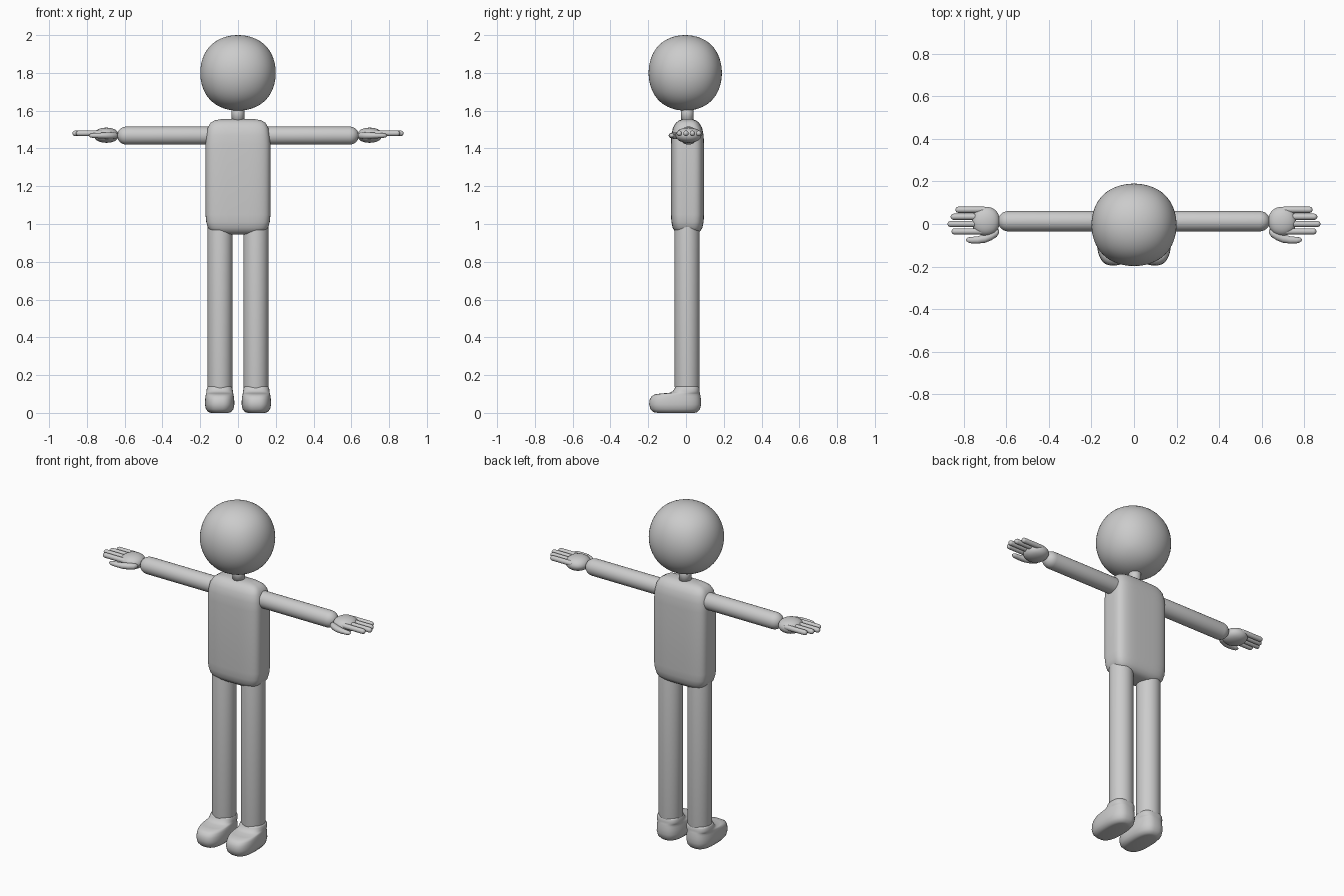
import bpy, bmesh
from math import cos, sin, pi, copysign

cube = bpy.data.objects.get("Cube")
if cube:
    bpy.data.objects.remove(cube, do_unlink=True)

grey = bpy.data.materials.new("plain grey")
grey.use_nodes = True
GREY = (0.6, 0.6, 0.6, 1)
grey.diffuse_color = GREY
grey.node_tree.nodes["Principled BSDF"].inputs["Base Color"].default_value = GREY


def finish(name, bm, mirrored):
    """Turn a bmesh into a smooth grey object, optionally mirrored across x."""
    bmesh.ops.recalc_face_normals(bm, faces=bm.faces)
    for f in bm.faces:
        f.smooth = True
    mesh = bpy.data.meshes.new(name)
    bm.to_mesh(mesh)
    bm.free()
    mesh.materials.append(grey)
    ob = bpy.data.objects.new(name, mesh)
    bpy.context.collection.objects.link(ob)
    if mirrored:
        ob.modifiers.new("mirror", 'MIRROR').use_mirror_merge = False
    return ob


def loft(name, rings, axis='Z', power=2, sides=32, mirrored=True):
    """Skin rounded sections (position, centre u, centre v, half u, half v)."""
    bm = bmesh.new()
    loops = []
    for pos, cu, cv, hu, hv in rings:
        loop = []
        for i in range(sides):
            a = 2 * pi * i / sides
            u = cu + hu * copysign(abs(cos(a)) ** (2 / power), cos(a))
            v = cv + hv * copysign(abs(sin(a)) ** (2 / power), sin(a))
            loop.append(bm.verts.new((u, v, pos) if axis == 'Z' else (pos, u, v)))
        loops.append(loop)
    for a, b in zip(loops, loops[1:]):
        for i in range(sides):
            j = (i + 1) % sides
            bm.faces.new((a[i], a[j], b[j], b[i]))
    bm.faces.new(loops[0])
    bm.faces.new(loops[-1])
    return finish(name, bm, mirrored)


def rod(name, start, end, cu, cv, r, cap, axis, sides=32):
    """Straight limb with rounded ends; cap is the length of each rounding."""
    arc = [k * pi / 12 for k in range(7)]
    rings = [(start + cap * (1 - sin(a)), cu, cv, r * max(cos(a), .05), r * max(cos(a), .05))
             for a in reversed(arc)]
    rings += [(end - cap * (1 - sin(a)), cu, cv, r * max(cos(a), .05), r * max(cos(a), .05))
              for a in arc]
    return loft(name, rings, axis, sides=sides)


def blob(name, centre, half, mirrored):
    """Rounded ball made from a subdivided cube, fitted to half sizes."""
    bm = bmesh.new()
    bmesh.ops.create_cube(bm, size=2 / 0.84)
    for v in bm.verts:
        v.co = [c + h * p for c, h, p in zip(centre, half, v.co)]
    ob = finish(name, bm, mirrored)
    ob.modifiers.new("smooth", 'SUBSURF').levels = 4
    ob.modifiers["smooth"].render_levels = 4


# Head and neck
blob("head", (0, -0.004, 1.8), (0.2, 0.194, 0.2), False)
loft("neck", [(1.53, 0, .007, .034, .034), (1.64, 0, .007, .034, .034)], mirrored=False)

# Torso: a soft-edged box
torso = [(.945, .09, .03), (.949, .12, .05), (.96, .142, .066), (.98, .159, .079),
         (1.01, .168, .085), (1.05, .172, .088), (1.42, .172, .088), (1.47, .168, .085),
         (1.51, .160, .077), (1.535, .146, .062), (1.548, .125, .046), (1.555, .09, .025)]
loft("torso", [(z, 0, .008, hx, hy) for z, hx, hy in torso], power=4, sides=64, mirrored=False)

# Legs
rod("leg", .08, 1.04, .095, .006, .066, .06, 'Z')

# Feet: toe section below, ankle collar above
foot = [(0, -.15, .045, .045), (.004, -.172, .06, .06), (.02, -.188, .074, .073),
        (.045, -.195, .08, .078), (.07, -.192, .079, .077), (.088, -.182, .077, .075),
        (.098, -.165, .075, .073), (.103, -.13, .074, .072), (.106, -.09, .073, .071),
        (.115, -.069, .072, .07), (.13, -.06, .071, .068), (.139, -.055, .066, .064),
        (.143, -.04, .05, .05)]
loft("foot", [(z, .097, (y0 + y1) / 2, hx, (y1 - y0) / 2) for z, y0, y1, hx in foot],
     power=2.7, sides=48)

# Arms
rod("arm", .11, .64, .013, 1.468, .048, .05, 'X')

# Hands
blob("palm", (.697, .013, 1.47), (.066, .068, .04), True)
for label, y, tip in (("index", -.035, .858), ("middle", 0, .877),
                      ("ring", .034, .862), ("little", .067, .84)):
    rod(label + "_finger", .69, tip, y, 1.48, .0145, .015, 'X', sides=16)

thumb = [(.635, -.035, .008), (.645, -.042, .018), (.67, -.055, .021), (.70, -.068, .02),
         (.735, -.075, .017), (.765, -.076, .015), (.78, -.075, .012), (.788, -.074, .006),
         (.79, -.074, .001)]
loft("thumb", [(x, y, 1.468, r, r * .85) for x, y, r in thumb], 'X', sides=16)
